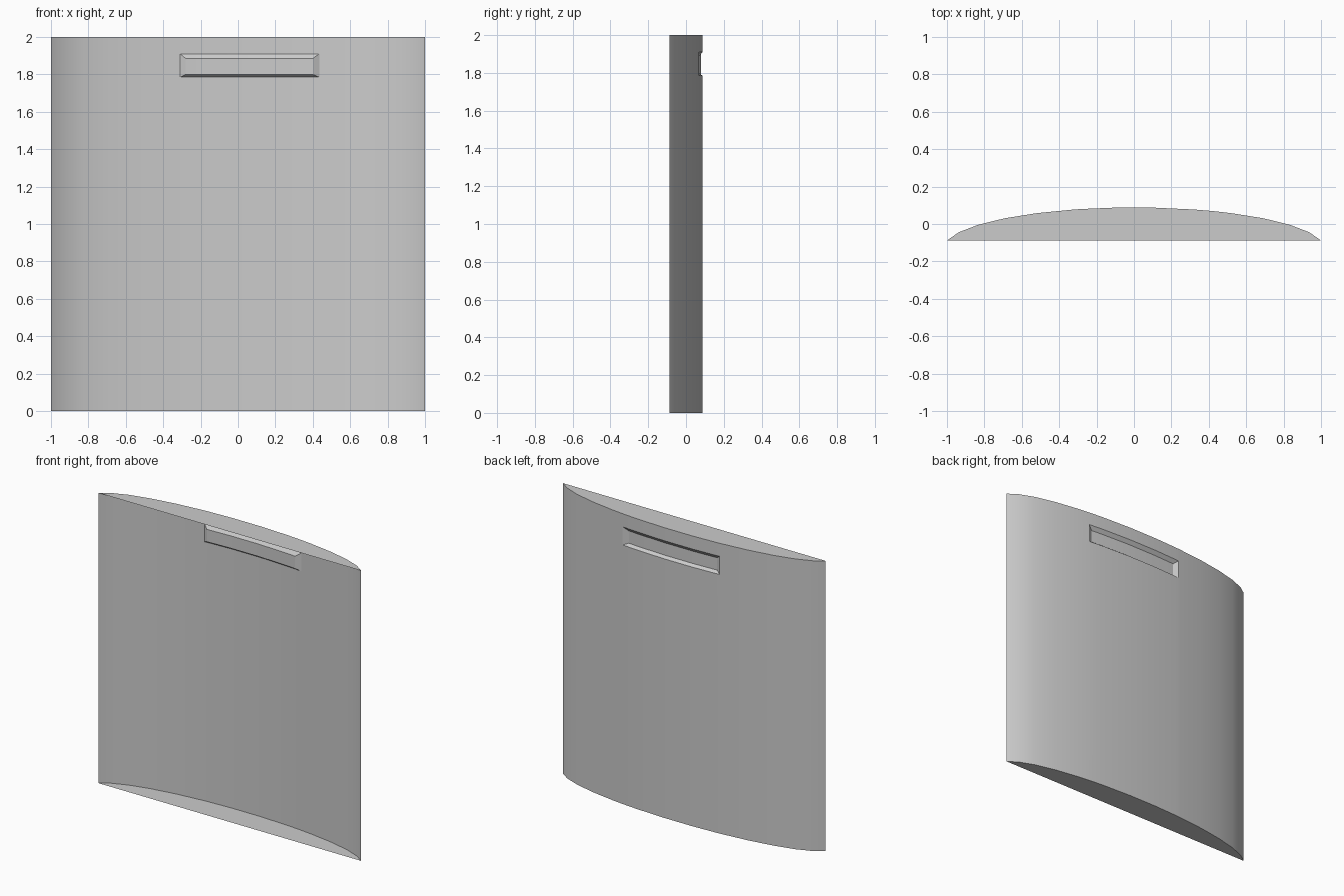
import bpy, bmesh, math

if "Cube" in bpy.data.objects:
    bpy.data.objects.remove(bpy.data.objects["Cube"])

grey = bpy.data.materials.new("plain_grey")
grey.diffuse_color = (0.6, 0.6, 0.6, 1)
grey.use_nodes = True
grey.node_tree.nodes["Principled BSDF"].inputs["Base Color"].default_value = grey.diffuse_color

# Shallow elliptical bow: 13 segments, chord 2 wide, bulging to the back
A, RISE, BACK = 1.018, 0.177, 0.0885
END = math.asin(1 / A)
B = RISE / (1 - math.cos(END))


def bow_y(x):
    return BACK - B * (1 - math.sqrt(1 - (x / A) ** 2))


# Grip recess: outer rim, inner floor and depth
X0, X1, X2, X3 = -0.31, -0.28, 0.40, 0.435
Z0, Z1, Z2, Z3 = 1.785, 1.80, 1.885, 1.91
DEPTH = 0.02

xs = sorted([A * math.sin(END * (2 * i / 13 - 1)) for i in range(14)] + [X0, X1, X2, X3])
zs = [0, Z0, Z1, Z2, Z3, 2]

bm = bmesh.new()
grid = []
for z in zs:
    row = []
    for x in xs:
        sunk = X1 <= x <= X2 and Z1 <= z <= Z2
        row.append(bm.verts.new((x, bow_y(x) - (DEPTH if sunk else 0), z)))
    grid.append(row)

# Curved back panel, with mitred recess corners
for j in range(len(zs) - 1):
    for i in range(len(xs) - 1):
        a, b = grid[j][i], grid[j][i + 1]
        c, d = grid[j + 1][i + 1], grid[j + 1][i]
        left, right = xs[i] == X0, xs[i] == X2
        low, high = zs[j] == Z0, zs[j] == Z2
        if (left and low) or (right and high):
            bm.faces.new((a, c, b))
            bm.faces.new((a, d, c))
        elif (left and high) or (right and low):
            bm.faces.new((a, d, b))
            bm.faces.new((b, d, c))
        else:
            bm.faces.new((a, d, c, b))

# Flat top and bottom; the front stays open
bm.faces.new(grid[0])
bm.faces.new(grid[-1][::-1])

mesh = bpy.data.meshes.new("curved_panel")
bm.to_mesh(mesh)
bm.free()
mesh.materials.append(grey)
panel = bpy.data.objects.new("curved_panel", mesh)
bpy.context.collection.objects.link(panel)
bpy.context.view_layer.objects.active = panel
panel.select_set(True)
bpy.ops.object.shade_smooth_by_angle(angle=math.radians(30))
